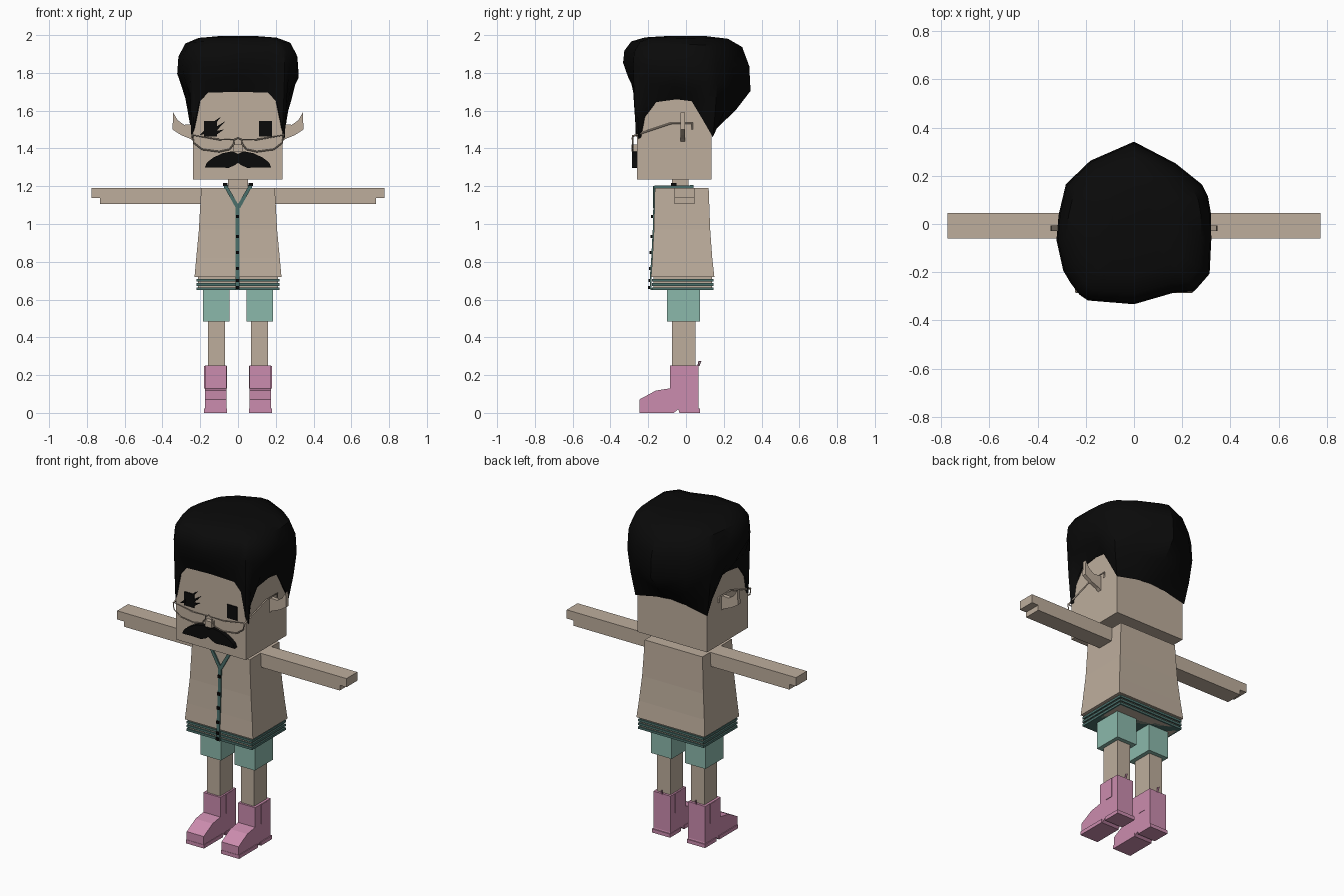
import bpy, bmesh, math
from mathutils import Vector

cube = bpy.data.objects.get("Cube")
if cube:
    bpy.data.objects.remove(cube, do_unlink=True)


def material(name, rgb):
    m = bpy.data.materials.new(name)
    m.use_nodes = True
    m.diffuse_color = (*rgb, 1)
    m.node_tree.nodes["Principled BSDF"].inputs["Base Color"].default_value = (*rgb, 1)
    return m


SKIN = material("skin tan", (0.51, 0.42, 0.335))
BLACK = material("hair black", (0.003, 0.003, 0.003))
MINT = material("shorts mint", (0.26, 0.485, 0.41))
TRIM = material("trim dark teal", (0.07, 0.16, 0.145))
PINK = material("boot pink", (0.60, 0.265, 0.425))


def finish(name, bm, mat):
    bmesh.ops.recalc_face_normals(bm, faces=bm.faces[:])
    me = bpy.data.meshes.new(name)
    bm.to_mesh(me)
    bm.free()
    me.materials.append(mat)
    ob = bpy.data.objects.new(name, me)
    bpy.context.collection.objects.link(ob)
    return ob


def loft(name, rings, mat):
    """Closed solid through rings holding equal numbers of points."""
    bm = bmesh.new()
    loops = [[bm.verts.new(p) for p in ring] for ring in rings]
    n = len(loops[0])
    for low, high in zip(loops, loops[1:]):
        for i in range(n):
            j = (i + 1) % n
            bm.faces.new((low[i], low[j], high[j], high[i]))
    bm.faces.new(loops[0][::-1])
    bm.faces.new(loops[-1])
    return finish(name, bm, mat)


def box(name, x, y, z, mat):
    rings = [[(x[0], y[0], h), (x[1], y[0], h), (x[1], y[1], h), (x[0], y[1], h)] for h in z]
    return loft(name, rings, mat)


def prism_y(name, outline, y0, y1, mat):
    return loft(name, [[(x, y, z) for x, z in outline] for y in (y0, y1)], mat)


def prism_x(name, outline, x0, x1, mat):
    return loft(name, [[(x, y, z) for y, z in outline] for x in (x0, x1)], mat)


def wire(name, points, radius, mat, closed=False):
    """Thin square rod along a path, turned into a mesh."""
    cu = bpy.data.curves.new(name, "CURVE")
    cu.dimensions = "3D"
    cu.bevel_depth = radius
    cu.bevel_resolution = 0
    sp = cu.splines.new("POLY")
    sp.points.add(len(points) - 1)
    for p, co in zip(sp.points, points):
        p.co = (*co, 1)
    sp.use_cyclic_u = closed
    cu.materials.append(mat)
    ob = bpy.data.objects.new(name, cu)
    bpy.context.collection.objects.link(ob)
    return ob


def span(s, a, b):
    return sorted((s * a, s * b))


# Head and neck
box("head", (-0.237, 0.235), (-0.26, 0.135), (1.235, 1.78), SKIN)
box("neck", (-0.052, 0.052), (-0.075, 0.012), (1.17, 1.25), SKIN)

# Flared shirt: half width, front, back, height
sections = [(0.23, -0.185, 0.15, 0.72), (0.221, -0.178, 0.139, 0.82),
            (0.207, -0.17, 0.128, 0.97), (0.195, -0.165, 0.12, 1.19)]
loft("shirt", [[(-w, f, z), (w, f, z), (w, b, z), (-w, b, z)] for w, f, b, z in sections], SKIN)
box("shirt_hem", (-0.212, 0.212), (-0.172, 0.137), (0.65, 0.73), SKIN)
for k in range(3):
    z = 0.65 + 0.023 * k
    box(f"hem_band_{k}", (-0.221, 0.221), (-0.18, 0.146), (z, z + 0.014), TRIM)

# Button strip follows the front of the shirt
front = [(f, z) for w, f, b, z in sections[:3]] + [(-0.167, 1.09)]
strip = [(-0.183, 0.65)] + front
outline = [(y - 0.006, z) for y, z in strip] + [(y + 0.002, z) for y, z in reversed(strip)]
prism_x("button_strip", outline, -0.013, 0.008, TRIM)
for k, z in enumerate((1.04, 0.935, 0.85, 0.765, 0.7, 0.665)):
    y = -0.165 - 0.02 * (1.19 - z) / 0.47
    box(f"button_{k}", (-0.011, 0.006), (y - 0.013, y), (z - 0.008, z + 0.008), BLACK)

# V collar and its band around the neck
for s, side in ((1, "left"), (-1, "right")):
    vee = [(0, 1.085), (s * 0.012, 1.085), (s * 0.075, 1.2), (s * 0.055, 1.2), (0, 1.105)]
    prism_y(f"collar_{side}", vee, -0.174, -0.163, TRIM)
    box(f"collar_band_{side}", span(s, 0.055, 0.075), (-0.168, 0.04), (1.185, 1.205), TRIM)
    box(f"collar_stud_{side}", span(s, 0.055, 0.08), (-0.08, -0.05), (1.2, 1.217), BLACK)
box("collar_back", (-0.075, 0.075), (0.02, 0.04), (1.185, 1.207), TRIM)

BOOT = [(0.072, 0), (0.065, 0.03), (0.065, 0.25), (-0.085, 0.25), (-0.085, 0.13), (-0.16, 0.118),
        (-0.245, 0.072), (-0.245, 0), (-0.065, 0), (-0.04, 0.02), (-0.035, 0)]
EAR = [(0.225, 1.53), (0.285, 1.525), (0.32, 1.55), (0.343, 1.59), (0.347, 1.5),
       (0.3, 1.47), (0.25, 1.45), (0.225, 1.43)]
LENS = [(0.02, 1.448), (0.1, 1.447), (0.24, 1.47), (0.235, 1.43), (0.19, 1.395),
        (0.1, 1.383), (0.045, 1.395), (0.022, 1.425)]

# Limbs, ears and spectacles, mirrored
for s, side in ((1, "left"), (-1, "right")):
    arm = [(0.18, 1.105), (0.73, 1.105), (0.73, 1.137), (0.775, 1.137), (0.775, 1.19), (0.18, 1.19)]
    prism_y(f"arm_{side}", [(s * x, z) for x, z in arm], -0.06, 0.045, SKIN)
    box(f"shorts_{side}", span(s, 0.045, 0.184), (-0.1, 0.075), (0.485, 0.66), MINT)
    box(f"leg_{side}", span(s, 0.07, 0.16), (-0.073, 0.05), (0.22, 0.5), SKIN)
    prism_x(f"boot_{side}", BOOT, *span(s, 0.06, 0.175), PINK)
    box(f"boot_toe_sole_{side}", span(s, 0.057, 0.18), (-0.247, -0.065), (0, 0.022), PINK)
    box(f"boot_heel_{side}", span(s, 0.057, 0.18), (-0.035, 0.073), (0, 0.022), PINK)
    box(f"boot_panel_{side}", span(s, 0.058, 0.179), (-0.03, 0.02), (0.13, 0.248), PINK)
    wire(f"boot_tab_{side}", [(s * 0.115, 0.062, 0.24), (s * 0.115, 0.068, 0.272),
                              (s * 0.115, 0.078, 0.272), (s * 0.115, 0.068, 0.25)], 0.004, PINK)
    prism_y(f"ear_{side}", [(s * x, z) for x, z in EAR], -0.03, -0.006, SKIN)
    wire(f"lens_rim_{side}", [(s * x, -0.283, z) for x, z in LENS], 0.004, SKIN, True)
    wire(f"temple_{side}", [(s * 0.24, -0.283, 1.465), (s * 0.243, -0.08, 1.533),
                            (s * 0.243, 0.033, 1.533), (s * 0.243, 0.033, 1.5)], 0.005, SKIN)
    box(f"eye_{side}", span(s, 0.112, 0.18), (-0.266, -0.258), (1.462, 1.545), BLACK)

# Nose with the spectacle bridge
wire("bridge", [(-0.022, -0.283, 1.445), (0, -0.285, 1.455), (0.022, -0.283, 1.445)], 0.004, SKIN)
box("nose", (-0.023, 0.023), (-0.288, -0.255), (1.383, 1.42), SKIN)

# Lashes on the right eye
for k, (x, z, tx, tz) in enumerate([(-0.12, 1.5, -0.065, 1.545), (-0.13, 1.53, -0.09, 1.568),
                                   (-0.12, 1.48, -0.075, 1.5), (-0.17, 1.49, -0.205, 1.47)]):
    prism_y(f"lash_{k}", [(x, z - 0.012), (tx, tz), (x, z + 0.012)], -0.268, -0.26, BLACK)

# Moustache
half = [(0.03, 1.385), (0.08, 1.375), (0.13, 1.352), (0.165, 1.325), (0.176, 1.298),
        (0.11, 1.3), (0.05, 1.297), (0.015, 1.312)]
top, low = half[:5], half[5:]
whisker = [(0, 1.37)] + top + low + [(0, 1.325)]
whisker += [(-x, z) for x, z in reversed(low)] + [(-x, z) for x, z in reversed(top)]
prism_y("moustache", whisker, -0.287, -0.258, BLACK)

# Hair: crown outline seen from above, and the hairline on half of the head
CROWN = [(-0.02, -0.34), (0.14, -0.285), (0.25, -0.28), (0.337, -0.18), (0.32, -0.06), (0.32, 0.05),
         (0.3, 0.15), (0.1, 0.31), (-0.01, 0.345), (-0.27, 0.22), (-0.31, 0.05), (-0.33, -0.03),
         (-0.29, -0.21), (-0.21, -0.315)]
HAIRLINE = [(0, -0.266, 1.7), (0.16, -0.266, 1.695), (0.205, -0.266, 1.645), (0.235, -0.266, 1.5),
            (0.247, -0.25, 1.45), (0.243, -0.225, 1.56), (0.243, -0.16, 1.645), (0.243, -0.05, 1.66),
            (0.243, 0.03, 1.65), (0.243, 0.09, 1.55), (0.243, 0.142, 1.46), (0.1, 0.145, 1.49),
            (0, 0.145, 1.5)]
hem = [Vector(p) for p in HAIRLINE] + [Vector((-x, y, z)) for x, y, z in HAIRLINE[-2:0:-1]]


def crown_point(p):
    """Where the ray from the centre through p meets the crown outline."""
    d = Vector((p.x, p.y)).normalized()
    for a, b in zip(CROWN, CROWN[1:] + CROWN[:1]):
        a, b = Vector(a), Vector(b)
        e = b - a
        det = d.x * e.y - d.y * e.x
        if abs(det) > 1e-9:
            t = (a.x * e.y - a.y * e.x) / det
            u = (a.x * d.y - a.y * d.x) / det
            if t > 0 and -1e-6 <= u <= 1 + 1e-6:
                return d * t
    return d * 0.3


rings = [[(p.x * 0.9, p.y * 0.9, p.z + 0.02) for p in hem], hem]
for level in range(6):
    ring = []
    for p in hem:
        o = crown_point(p)
        wide = 1.78 - 0.22 * o.y
        if level == 0:
            q = Vector((p.x, p.y)).lerp(o, 0.6)
            ring.append((q.x, q.y, p.z + (wide - p.z) * 0.5))
        else:
            r, h = [(1, 0), (0.98, 0.45), (0.87, 0.8), (0.65, 0.95), (0.3, 1)][level - 1]
            ring.append((o.x * r, o.y * r, wide + (1.995 - wide) * h))
    rings.append(ring)
hair = loft("hair", rings, BLACK)
bpy.context.view_layer.objects.active = hair
hair.select_set(True)
bpy.ops.object.shade_smooth_by_angle(angle=math.radians(40))
hair.select_set(False)
